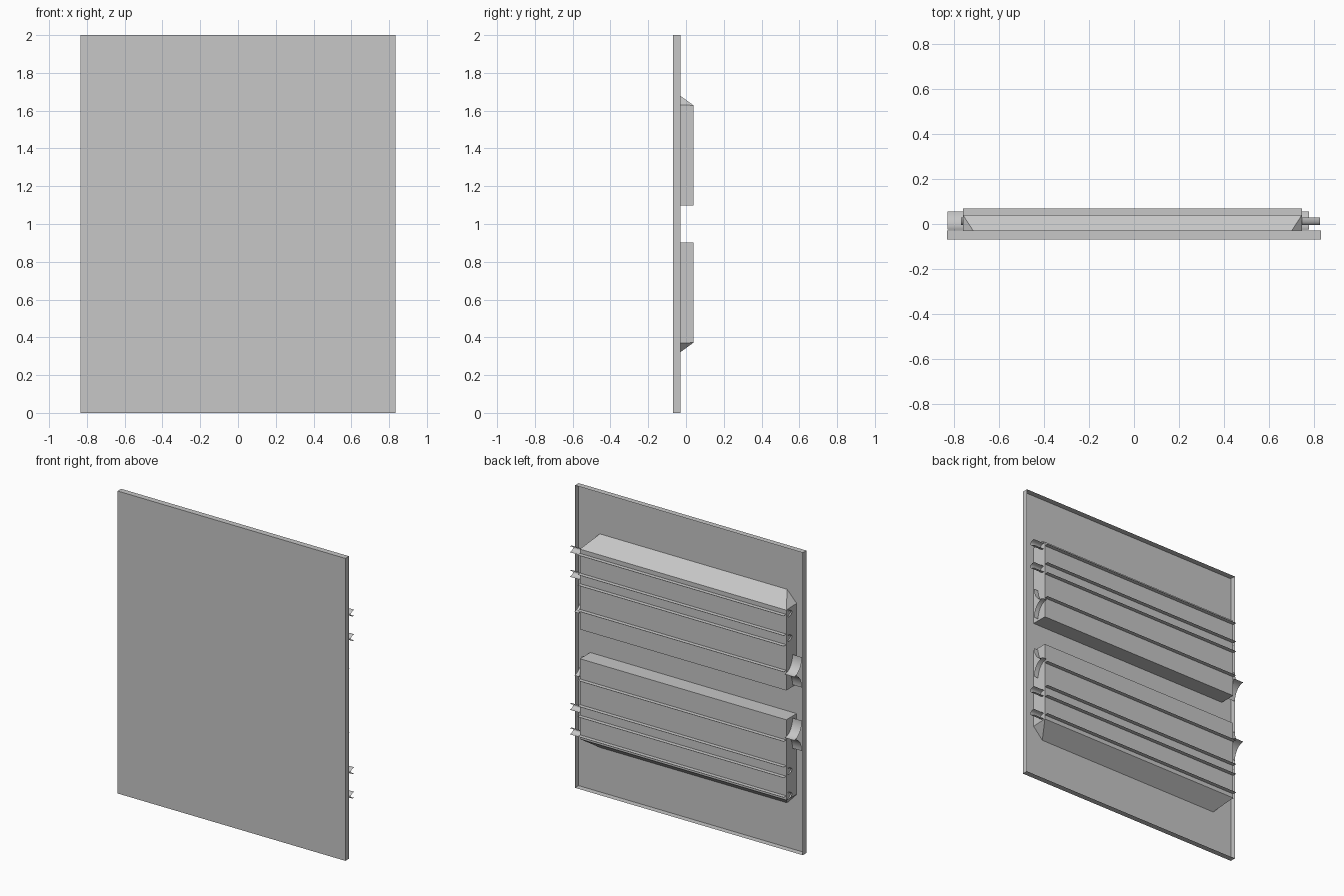
import bpy
import bmesh
import math

cube = bpy.data.objects.get("Cube")
if cube:
    bpy.data.objects.remove(cube)

# One painted sheet-metal colour
steel = bpy.data.materials.new("grey_sheet_metal")
steel.use_nodes = True
grey = (0.57, 0.57, 0.57, 1)
steel.diffuse_color = grey
steel.node_tree.nodes["Principled BSDF"].inputs["Base Color"].default_value = grey

FRONT, RIM, BACK, LIP = -0.068, -0.03, 0.04, 0.068
LEFT, RIGHT = 0.748, -0.762


def make(name, bm, smooth=False):
    bmesh.ops.recalc_face_normals(bm, faces=bm.faces)
    mesh = bpy.data.meshes.new(name)
    bm.to_mesh(mesh)
    bm.free()
    mesh.materials.append(steel)
    for p in mesh.polygons:
        p.use_smooth = smooth
    obj = bpy.data.objects.new(name, mesh)
    bpy.context.collection.objects.link(obj)
    return obj


def extrude_x(name, profile, x0, x1, smooth=False):
    """Sweep an open (y, z) profile along x as a thin sheet."""
    bm = bmesh.new()
    ends = [[bm.verts.new((x, y, z)) for y, z in profile] for x in (x0, x1)]
    for i in range(len(profile) - 1):
        bm.faces.new((ends[0][i], ends[0][i + 1], ends[1][i + 1], ends[1][i]))
    return make(name, bm, smooth)


def arc(y0, y1, z, half, sweep, n=12):
    """Curved channel section around (y1, z), bulging forward to y0."""
    angles = [sweep * i / n for i in range(n + 1)]
    return [(y1 - (y1 - y0) * math.sin(a), z + half * math.cos(a)) for a in angles]


# Front panel: shallow tray, open at the back
bm = bmesh.new()
bmesh.ops.create_cube(bm, size=1)
rear = [f for f in bm.faces if f.calc_center_median().y > 0.4]
bmesh.ops.delete(bm, geom=rear, context='FACES_ONLY')
for v in bm.verts:
    v.co = (v.co.x * 1.666, FRONT if v.co.y < 0 else RIM, v.co.z * 2 + 1)
make("front_panel", bm)

# Upper and lower halves mirror each other about mid height
for label, flip in (("upper", 1), ("lower", -1)):
    def h(z):
        return 1 + flip * z

    # Housing: flat inner wall, sloped outer wall and clipped corners
    bm = bmesh.new()
    base = [bm.verts.new((x, FRONT, h(z))) for x, z in (
        (RIGHT, 0.097), (LEFT, 0.097), (LEFT, 0.632),
        (LEFT - 0.07, 0.706), (RIGHT + 0.07, 0.706), (RIGHT, 0.632))]
    rear = [bm.verts.new((x, BACK, h(z))) for x, z in (
        (RIGHT, 0.097), (LEFT, 0.097), (LEFT, 0.628), (RIGHT, 0.628))]
    bm.faces.new(rear)
    bm.faces.new((base[0], base[1], rear[1], rear[0]))
    bm.faces.new((base[1], base[2], rear[2], rear[1]))
    bm.faces.new((base[2], base[3], rear[2]))
    bm.faces.new((base[3], base[4], rear[3], rear[2]))
    bm.faces.new((base[4], base[5], rear[3]))
    bm.faces.new((base[5], base[0], rear[0], rear[3]))
    make(label + "_housing", bm)

    # Thin rails along the back of the housing
    for i, z in enumerate((0.60, 0.47, 0.40, 0.23)):
        extrude_x(f"{label}_rail_{i + 1}", [(BACK, h(z)), (LIP, h(z))], RIGHT, LEFT)

    # Wide quarter-round flanges, back to back, at both ends
    for name, z, half in (("outer", 0.31, -0.1), ("inner", 0.11, 0.1)):
        profile = arc(-0.025, 0.055, h(z), half * flip, math.pi / 2)
        extrude_x(f"{label}_{name}_flange_right", profile, -0.83, RIGHT, True)
        extrude_x(f"{label}_{name}_flange_left", profile, LEFT, 0.78, True)

    # Narrow half-round stubs, long on the left and short on the right
    for i, z in enumerate((0.602, 0.44)):
        profile = arc(-0.005, 0.03, h(z), 0.02, math.pi)
        extrude_x(f"{label}_narrow_channel_left_{i + 1}", profile, LEFT, 0.828, True)
        extrude_x(f"{label}_narrow_channel_right_{i + 1}", profile, -0.772, RIGHT, True)
